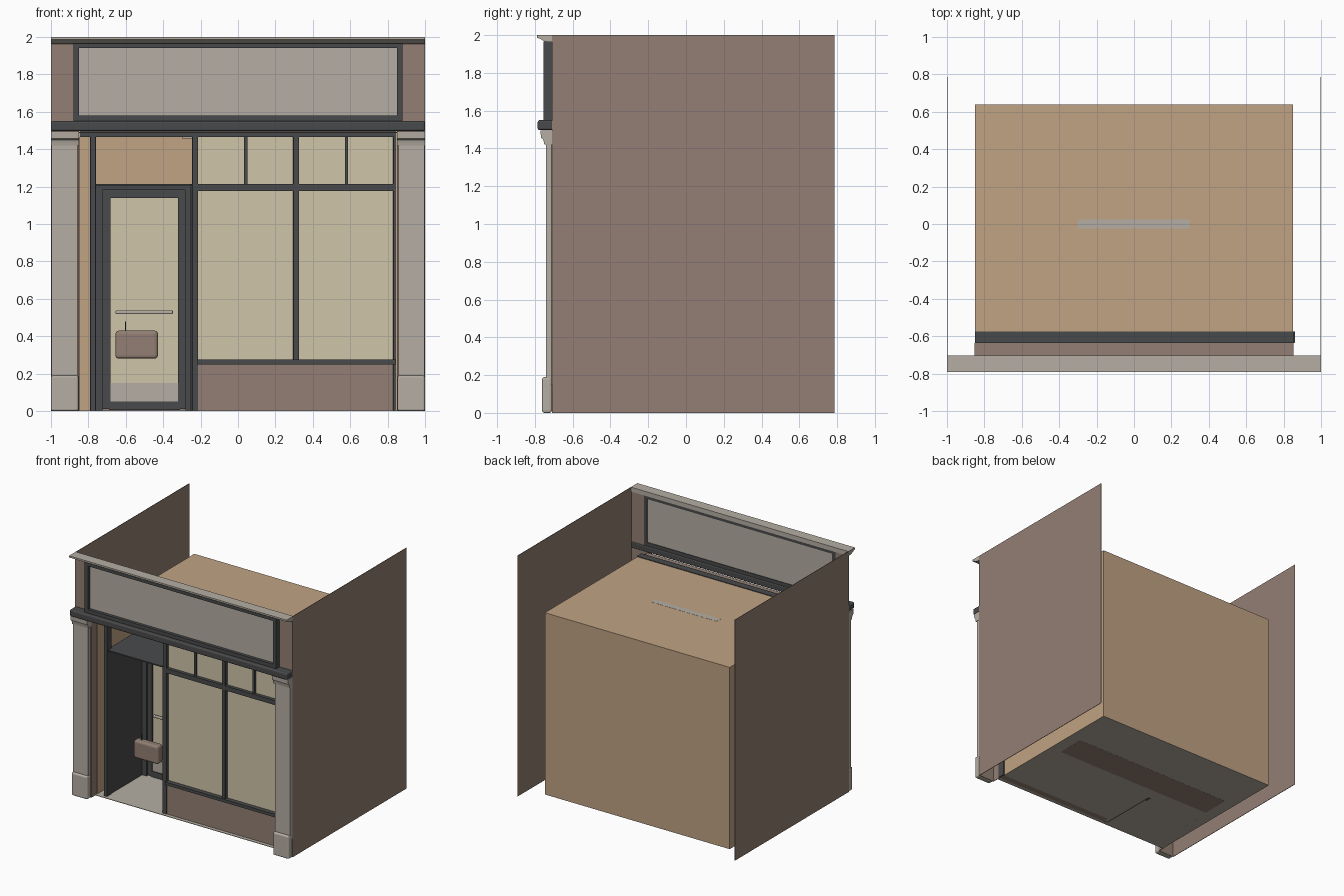
import bpy, bmesh
from mathutils import Vector

if "Cube" in bpy.data.objects:
    bpy.data.objects.remove(bpy.data.objects["Cube"])


def material(name, rgb):
    m = bpy.data.materials.new(name)
    lin = [((c / 255 + 0.055) / 1.055) ** 2.4 for c in rgb]
    m.diffuse_color = (*lin, 1)
    m.use_nodes = True
    m.node_tree.nodes["Principled BSDF"].inputs["Base Color"].default_value = m.diffuse_color
    return m


BROWN = material("brown_masonry", (146, 127, 115))
STONE = material("pale_stone", (181, 174, 163))
DARK = material("dark_frame", (73, 74, 75))
CREAM = material("cream_glass", (208, 197, 169))
TAN = material("tan_interior", (192, 163, 131))


def finish(name, bm, mat, bevel=0):
    bmesh.ops.recalc_face_normals(bm, faces=bm.faces[:])
    me = bpy.data.meshes.new(name)
    bm.to_mesh(me)
    bm.free()
    me.materials.append(mat)
    ob = bpy.data.objects.new(name, me)
    bpy.context.collection.objects.link(ob)
    if bevel:
        mod = ob.modifiers.new("bevel", "BEVEL")
        mod.width, mod.segments = bevel, 3
    return ob


def box(name, x, y, z, mat, bevel=0):
    """Box from (min, max) pairs on each axis."""
    bm = bmesh.new()
    bmesh.ops.create_cube(bm, size=1)
    for v in bm.verts:
        v.co = Vector([(a + b) / 2 + c * (b - a) for (a, b), c in zip((x, y, z), v.co)])
    return finish(name, bm, mat, bevel)


def moulding(name, x, pts, mat):
    """Extrude a (y, z) profile along x."""
    bm = bmesh.new()
    f = bm.faces.new([bm.verts.new((x[0], y, z)) for y, z in pts])
    ext = bmesh.ops.extrude_face_region(bm, geom=[f])["geom"]
    bmesh.ops.translate(bm, vec=(x[1] - x[0], 0, 0),
                        verts=[g for g in ext if isinstance(g, bmesh.types.BMVert)])
    return finish(name, bm, mat)


def mirrored(a, b, s):
    return tuple(sorted((a * s, b * s)))


T = 0.004  # thickness of sheet walls

# Paired outer walls, pilasters, reveals and room sides
for s, side in ((-1, "left"), (1, "right")):
    box(side + "_party_wall", mirrored(1 - T, 1, s), (-0.71, 0.787), (0, 2), BROWN)
    box(side + "_front_jamb", mirrored(0.85, 1 - T, s), (-0.71, -0.706), (0, 1.5), BROWN)
    box(side + "_fascia_end", mirrored(0.87, 1 - T, s), (-0.71, -0.706), (1.5, 1.97), BROWN)
    box(side + "_reveal", mirrored(0.85, 0.85 + T, s), (-0.71, -0.635), (0, 1.487), BROWN)
    box(side + "_room_wall", mirrored(0.85 - T, 0.85, s), (-0.635, 0.64), (0, 1.51), TAN)
    box(side + "_pilaster_shaft", mirrored(0.857, 0.998, s), (-0.742, -0.71), (0.15, 1.45), STONE, 0.003)
    box(side + "_pilaster_base", mirrored(0.852, 1, s), (-0.762, -0.71), (0, 0.19), STONE, 0.012)
    moulding(side + "_capital", mirrored(0.85, 1, s),
             [(-0.71, 1.42), (-0.75, 1.42), (-0.753, 1.436), (-0.757, 1.45),
              (-0.768, 1.456), (-0.77, 1.495), (-0.71, 1.495)], STONE)
    box(side + "_sign_stile", mirrored(0.85, 0.88, s), (-0.755, -0.705), (1.55, 1.965), DARK)

# Fascia: sign, frame, band and cornice
box("sign_panel", (-0.86, 0.86), (-0.73, -0.71), (1.555, 1.955), STONE)
box("sign_top_rail", (-0.85, 0.85), (-0.755, -0.705), (1.94, 1.965), DARK)
box("sign_bottom_rail", (-0.85, 0.85), (-0.755, -0.705), (1.55, 1.58), DARK)
box("fascia_band", (-1, 1), (-0.785, -0.702), (1.497, 1.55), DARK, 0.01)
moulding("cornice", (-1, 1),
         [(-0.703, 1.963), (-0.73, 1.963), (-0.748, 1.967), (-0.765, 1.976),
          (-0.775, 1.982), (-0.79, 1.986), (-0.79, 2), (-0.703, 2)], STONE)
box("opening_soffit", (-0.85, 0.85), (-0.71, -0.635), (1.487, 1.493), BROWN)

# Room shell
box("floor", (-0.85, 0.85), (-0.66, 0.64), (0, T), STONE)
box("back_wall", (-0.85, 0.85), (0.64 - T, 0.64), (0, 1.51), TAN)
box("ceiling", (-0.85, 0.85), (-0.575, 0.64), (1.51 - T, 1.51), TAN)
box("ceiling_light", (-0.3, 0.3), (-0.025, 0.025), (1.458, 1.511), STONE)
box("counter", (-0.745, 0.745), (-0.01, 0.23), (-0.0005, 0.5), BROWN)

# Shop window frame
FY = (-0.635, -0.575)
box("head_rail", (-0.85, 0.855), FY, (1.465, 1.515), DARK)
for i, x in enumerate([(-0.79, -0.76), (-0.245, -0.213), (0.295, 0.327), (0.83, 0.862)]):
    box(f"frame_post_{i}", x, FY, (0 if i != 2 else 0.25, 1.475), DARK, 0.003)
box("transom_rail", (-0.22, 0.84), FY, (1.177, 1.215), DARK)
box("sill_rail", (-0.22, 0.845), (-0.645, -0.575), (0.25, 0.275), DARK)
for i, x in enumerate((0.042, 0.58)):
    box(f"transom_bar_{i}", (x - 0.009, x + 0.009), (-0.625, -0.585), (1.21, 1.47), DARK)
box("window_glass", (-0.22, 0.84), (-0.608, -0.602), (0.26, 1.475), CREAM)
box("stall_riser", (-0.215, 0.85), (-0.63, -0.58), (0, 0.255), BROWN)

# Door recess
box("recess_left_wall", (-0.775, -0.765), (-0.63, -0.12), (0, 1.21), DARK)
box("recess_right_wall", (-0.255, -0.245), (-0.63, -0.12), (0, 1.21), DARK)
box("recess_roof", (-0.775, -0.245), (-0.62, -0.12), (1.205, 1.215), DARK)

# Door frame and leaf
DY = (-0.165, -0.115)
for name, x in (("left", (-0.765, -0.725)), ("right", (-0.28, -0.25))):
    box(name + "_door_jamb", x, DY, (0, 1.21), DARK)
box("door_head", (-0.765, -0.25), DY, (1.183, 1.21), DARK)
LY = (-0.155, -0.125)
for name, x in (("left", (-0.727, -0.682)), ("right", (-0.322, -0.278))):
    box(name + "_door_stile", x, LY, (0.01, 1.185), DARK)
box("door_top_rail", (-0.69, -0.31), LY, (1.14, 1.185), DARK)
box("door_bottom_rail", (-0.69, -0.31), LY, (0.005, 0.052), DARK)
box("door_glass", (-0.69, -0.31), (-0.142, -0.136), (0.05, 1.145), CREAM)
box("door_kick_plate", (-0.682, -0.322), (-0.148, -0.142), (0.05, 0.15), STONE)
box("push_bar", (-0.655, -0.348), (-0.185, -0.165), (0.518, 0.538), STONE, 0.007)

# Hanging box in the doorway
box("hanging_box", (-0.655, -0.428), (-0.44, -0.37), (0.28, 0.43), BROWN, 0.018)
box("hanging_box_peg", (-0.605, -0.599), (-0.41, -0.4), (0.42, 0.48), DARK)
